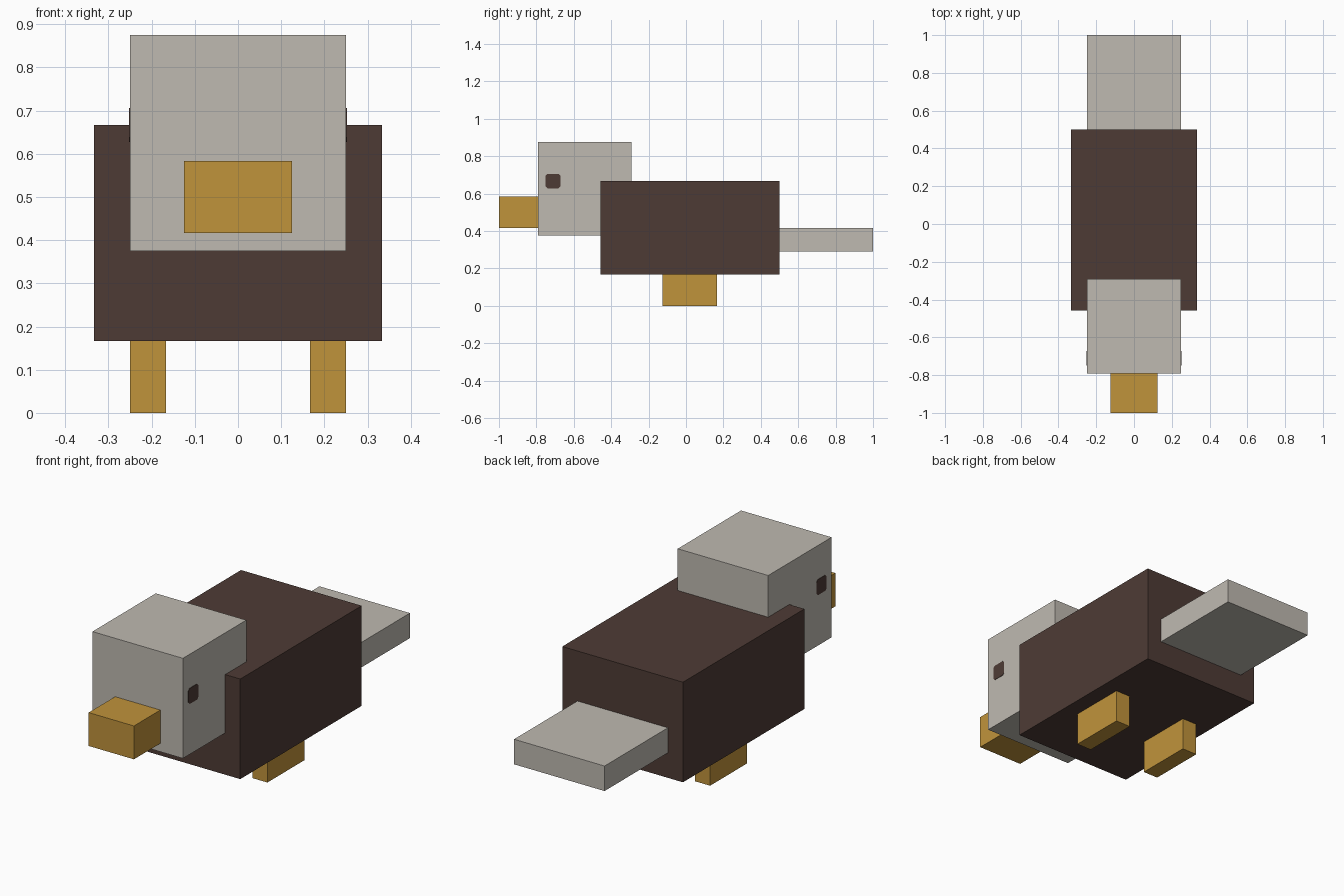
import bpy
import bmesh

cube = bpy.data.objects.get("Cube")
if cube:
    bpy.data.objects.remove(cube, do_unlink=True)


def material(name, rgb):
    mat = bpy.data.materials.new(name)
    mat.use_nodes = True
    color = (*rgb, 1.0)
    mat.diffuse_color = color
    mat.node_tree.nodes["Principled BSDF"].inputs["Base Color"].default_value = color
    return mat


brown = material("dark brown", (0.076, 0.044, 0.036))
grey = material("warm grey", (0.521, 0.491, 0.440))
ochre = material("ochre", (0.527, 0.292, 0.044))


def box(name, x, y, z, mat, chamfer=0.0):
    """Box from (min, max) ranges; chamfer cuts the edges running along x."""
    bm = bmesh.new()
    bmesh.ops.create_cube(bm, size=1.0)
    for v in bm.verts:
        v.co = [(a + b) / 2 + c * (b - a) for (a, b), c in zip((x, y, z), v.co)]
    if chamfer:
        edges = [e for e in bm.edges
                 if abs(e.verts[0].co.y - e.verts[1].co.y) < 1e-5
                 and abs(e.verts[0].co.z - e.verts[1].co.z) < 1e-5]
        bmesh.ops.bevel(bm, geom=edges, offset=chamfer, segments=1, affect='EDGES')
    bmesh.ops.recalc_face_normals(bm, faces=bm.faces)
    mesh = bpy.data.meshes.new(name)
    bm.to_mesh(mesh)
    bm.free()
    mesh.materials.append(mat)
    obj = bpy.data.objects.new(name, mesh)
    bpy.context.collection.objects.link(obj)
    return obj


U = 1 / 24  # block unit

# Central blocks
box("body", (-8*U, 8*U), (-11*U, 12*U), (4*U, 16*U), brown)
box("head", (-6*U, 6*U), (-19*U, -7*U), (9*U, 21*U), grey)
box("beak", (-3*U, 3*U), (-24*U, -19*U), (10*U, 14*U), ochre)
box("tail", (-6*U, 6*U), (12*U, 24*U), (7*U, 10*U), grey)

# Paired legs and eye plates
for side, s in (("left", 1), ("right", -1)):
    box(side + "_leg", sorted((s*4*U, s*6*U)), (-3*U, 4*U), (0, 4*U), ochre)
    box(side + "_eye", sorted((s*0.248, s*0.252)), (-0.75, -0.672), (0.628, 0.706),
        brown, chamfer=0.01)
